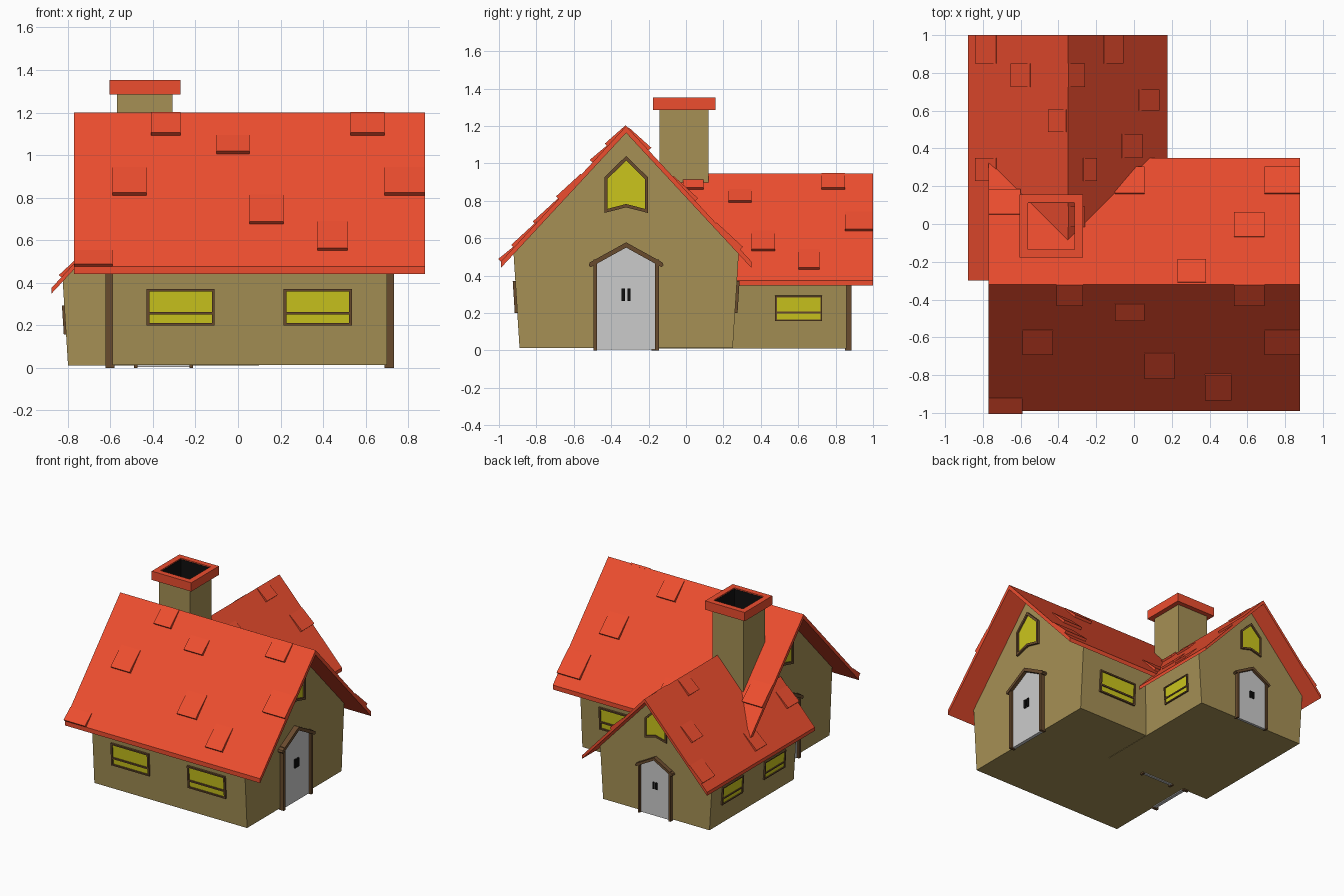
import bpy, bmesh
from math import pi, hypot
from mathutils import Matrix, Vector

if "Cube" in bpy.data.objects:
    bpy.data.objects.remove(bpy.data.objects["Cube"])


def material(name, rgb):
    m = bpy.data.materials.new(name)
    m.diffuse_color = (*rgb, 1)
    m.use_nodes = True
    m.node_tree.nodes["Principled BSDF"].inputs["Base Color"].default_value = m.diffuse_color
    return m


RED = material("roof_red", (0.85, 0.075, 0.028))
WALL = material("wall_tan", (0.38, 0.28, 0.09))
GLASS = material("window_yellow", (0.60, 0.56, 0.012))
WOOD = material("wood_brown", (0.14, 0.07, 0.027))
BLACK = material("soot_black", (0.005, 0.005, 0.005))


def finish(bm, name, M, mat):
    bmesh.ops.recalc_face_normals(bm, faces=bm.faces)
    me = bpy.data.meshes.new(name)
    bm.to_mesh(me)
    bm.free()
    ob = bpy.data.objects.new(name, me)
    ob.matrix_world = M
    if mat:
        me.materials.append(mat)
    bpy.context.collection.objects.link(ob)


def prism(name, pts, z0, z1, M, mat=None):
    """Profile in the local XY plane, extruded from z0 to z1."""
    bm = bmesh.new()
    f = bm.faces.new([bm.verts.new((x, y, z0)) for x, y in pts])
    ext = bmesh.ops.extrude_face_region(bm, geom=[f])
    vs = [v for v in ext["geom"] if isinstance(v, bmesh.types.BMVert)]
    bmesh.ops.translate(bm, verts=vs, vec=(0, 0, z1 - z0))
    finish(bm, name, M, mat)


def ring(name, outer, inner, z0, z1, M, mat):
    """Hollow profile: outer and inner outlines with the same point count."""
    bm = bmesh.new()
    loops = [[bm.verts.new((x, y, z)) for x, y in pts]
             for pts, z in ((outer, z0), (outer, z1), (inner, z1), (inner, z0))]
    n = len(outer)
    for a in range(4):
        A, B = loops[a], loops[(a + 1) % 4]
        for i in range(n):
            j = (i + 1) % n
            bm.faces.new((A[i], A[j], B[j], B[i]))
    finish(bm, name, M, mat)


def rect(x0, x1, y0, y1):
    return [(x0, y0), (x1, y0), (x1, y1), (x0, y1)]


def frame(u, v, origin):
    """Matrix whose local X, Y, Z run along u, v and u x v."""
    u, v = Vector(u).normalized(), Vector(v).normalized()
    M = Matrix((u, v, u.cross(v))).transposed().to_4x4()
    M.translation = origin
    return M


RIDGE, HALF, EAVE = 1.2, 0.67, 0.475
SLOPE = hypot(HALF, RIDGE - EAVE) / HALF
CX = 0.055
# Raised shingles: x start, x end, plan distance from ridge start, end
FRONT = [(-.41, -.27, 0, .10), (-.10, .055, .10, .18), (.53, .69, 0, .10),
         (-.59, -.43, .24, .36), (.055, .215, .36, .485), (.69, .88, .24, .36),
         (.375, .515, .475, .60), (-.77, -.59, .60, .67)]
BACK = [(.69, .88, .48, .61), (.53, .69, .25, .37), (.23, .38, .01, .12),
        (-.10, .055, .48, .61), (-.77, -.60, .37, .49)]


def gable_end(tag, M):
    # Door panel with pointed top, and two handles
    prism(tag + "door", [(-.16, 0.005), (.16, 0.005), (.16, .48), (0, .56), (-.16, .48)],
          -.01, .015, M)
    for s in (-1, 1):
        c = s * .015
        prism(tag + "door_handle",
              [(c - .009, .265), (c + .009, .265), (c + .009, .33), (c - .009, .33)],
              .01, .025, M, BLACK)
        prism(tag + "door_jamb", rect(s * .165 - .01, s * .165 + .01, 0, .485),
              -.01, .033, M, WOOD)
    prism(tag + "door_lintel", [(-.20, .455), (-.19, .445), (0, .55), (.19, .445),
                                (.20, .455), (.195, .47), (0, .578), (-.195, .47)],
          -.01, .04, M, WOOD)
    # Attic window
    outer = [(-.117, .735), (0, .765), (.117, .735), (.117, .925), (0, 1.04), (-.117, .925)]
    inner = [(-.100, .757), (0, .783), (.100, .757), (.100, .917), (0, 1.015), (-.100, .917)]
    ring(tag + "attic_window_frame", outer, inner, -.01, .016, M, WOOD)
    prism(tag + "attic_window_pane", inner, -.01, .005, M, GLASS)


def side_windows(tag, M):
    for c in (-.325, .32):
        outer = rect(c - .16, c + .16, .20, .372)
        inner = rect(c - .147, c + .147, .211, .361)
        ring(tag + "window_frame", outer, inner, -.01, .013, M, WOOD)
        prism(tag + "window_bar", rect(c - .15, c + .15, .252, .264), -.01, .012, M, WOOD)
        prism(tag + "window_pane", inner, -.01, .004, M, GLASS)


def shingles(tag, M, spots):
    for x0, x1, d0, d1 in spots:
        a, b = -d1 * SLOPE, -d0 * SLOPE
        # wedge profile: lower edge lifted off the roof
        prism(tag + "shingle", [(a, -.01), (b, -.01), (b, .005), (a, .02)], x0, x1,
              M @ frame((0, 1, 0), (0, 0, 1), (0, 0, 0)), RED)


def house(tag, M):
    end = frame((0, 1, 0), (0, 0, 1), (0, 0, 0))
    # Walls lean outward to the eaves
    prism(tag + "walls", [(-.57, .012), (.57, .012), (.602, .52), (0, 1.172), (-.602, .52)],
          -.645, .645, M @ end, WALL)
    prism(tag + "roof", [(0, RIDGE), (-HALF, EAVE), (-HALF, EAVE - .034), (0, RIDGE - .037),
                         (HALF, EAVE - .034), (HALF, EAVE)], -.825, .825, M @ end, RED)
    for turn, spots in ((0, FRONT), (pi, BACK)):
        R = M @ Matrix.Rotation(turn, 4, "Z")
        gable_end(tag, R @ frame((0, 1, 0), (0, 0, 1), (.645, 0, 0)))
        side_windows(tag, R @ frame((1, 0, 0), (0, -.032, .508), (0, -.57, 0)))
        if turn:
            spots = [(CX - x1, CX - x0, a, b) for x0, x1, a, b in spots]
        else:
            spots = [(x0 - CX, x1 - CX, a, b) for x0, x1, a, b in spots]
        shingles(tag, R @ frame((1, 0, 0), (0, HALF, RIDGE - EAVE), (0, 0, RIDGE)), spots)


# Main wing, and a smaller copy turned a quarter
house("main_", Matrix.Translation((CX, -.32, 0)))
house("side_", Matrix.Translation((-.35, .35, 0)) @ Matrix.Rotation(pi / 2, 4, "Z")
      @ Matrix.Scale(.788, 4))


# Hollow chimney with cap and sooty lining
def square(h):
    return rect(-h, h, -h, h)


C = Matrix.Translation((-.438, -.01, 0))
ring("chimney_shaft", square(.131), square(.124), .66, 1.30, C, WALL)
ring("chimney_cap", square(.167), square(.124), 1.285, 1.352, C, RED)
ring("chimney_lining", square(.1235), square(.122), .66, 1.345, C, BLACK)
